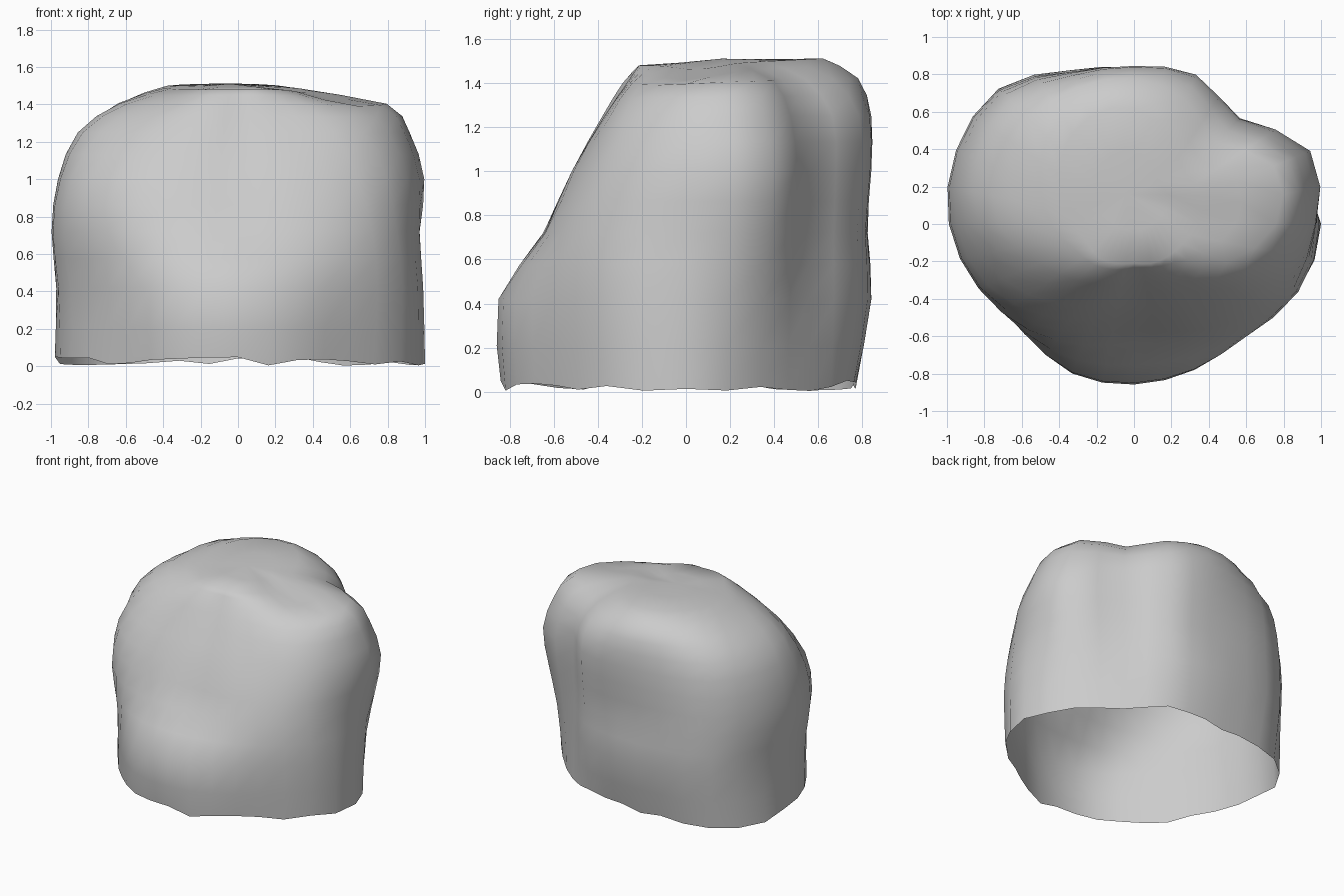
import bpy, bmesh, random
from math import sin, cos, tau, exp

if "Cube" in bpy.data.objects:
    bpy.data.objects.remove(bpy.data.objects["Cube"])

random.seed(4)

# Height of each contour, with radii every 22.5 degrees counter-clockwise from +x
contours = [
    (0.035, [1.0, .88, .80, .79, .77, .82, .98, 1.03, .95, .86, .82, .85, .84, .83, .83, .94]),
    (0.42, [.99, .92, .79, .84, .84, .89, 1.02, 1.01, .96, .86, .83, .86, .85, .84, .85, .95]),
    (0.72, [.97, .98, .79, .84, .82, .88, 1.02, 1.03, .99, .90, .80, .70, .64, .69, .80, .92]),
    (1.00, [.97, 1.02, .80, .86, .84, .88, 1.0, 1.00, .95, .85, .69, .56, .51, .56, .68, .86]),
    (1.25, [.89, .94, .77, .85, .84, .86, .94, .90, .83, .66, .50, .41, .36, .40, .51, .73]),
    (1.40, [.76, .81, .62, .72, .78, .79, .79, .69, .60, .45, .37, .31, .27, .29, .36, .54]),
    (1.48, [.34, .40, .38, .50, .62, .62, .54, .42, .32, .27, .26, .23, .21, .23, .25, .28]),
]


def midpoint(a, b, c, d):
    """Catmull-Rom midpoint between b and c."""
    return (9 * (b + c) - a - d) / 16


def refine_ring(r):
    n = len(r)
    out = []
    for i in range(n):
        out += [r[i], midpoint(r[i - 1], r[i], r[(i + 1) % n], r[(i + 2) % n])]
    return out


# Refine contours around the rock and up its height
rings = [[z] + refine_ring(r) for z, r in contours]
levels = []
last = len(rings) - 1
for i, ring in enumerate(rings):
    levels.append(ring)
    if i < last:
        a, d = rings[max(i - 1, 0)], rings[min(i + 2, last)]
        levels.append([midpoint(*v) for v in zip(a, ring, rings[i + 1], d)])

# Boulder shell, open underneath
bm = bmesh.new()
sides = 32
rows = []
for k, (z, *radii) in enumerate(levels):
    row = []
    for j, r in enumerate(radii):
        a = tau * j / sides
        x, y, h = r * cos(a), r * sin(a), z
        if k == 0:
            h += random.uniform(-.035, .02)
        if z > 1.3:
            # Higher back rim and a shallow dip on the right of the crown
            h += .05 * max(0, y) * (z - 1.3) / .18
            h -= .04 * exp(-((x - .5) ** 2 + (y - .02) ** 2) / .03)
        row.append(bm.verts.new((x, y, h)))
    rows.append(row)
for lo, hi in zip(rows, rows[1:]):
    for j in range(sides):
        n = (j + 1) % sides
        bm.faces.new((lo[j], lo[n], hi[n], hi[j]))

# Crown
inner = [bm.verts.new((v.co.x * .5, v.co.y * .5 + .08, v.co.z * .5 + .752)) for v in rows[-1]]
apex = bm.verts.new((-.04, .16, 1.51))
for j in range(sides):
    n = (j + 1) % sides
    bm.faces.new((rows[-1][j], rows[-1][n], inner[n], inner[j]))
    bm.faces.new((inner[j], inner[n], apex))

mesh = bpy.data.meshes.new("boulder")
bm.to_mesh(mesh)
bm.free()
mesh.shade_smooth()
boulder = bpy.data.objects.new("boulder", mesh)
bpy.context.collection.objects.link(boulder)
